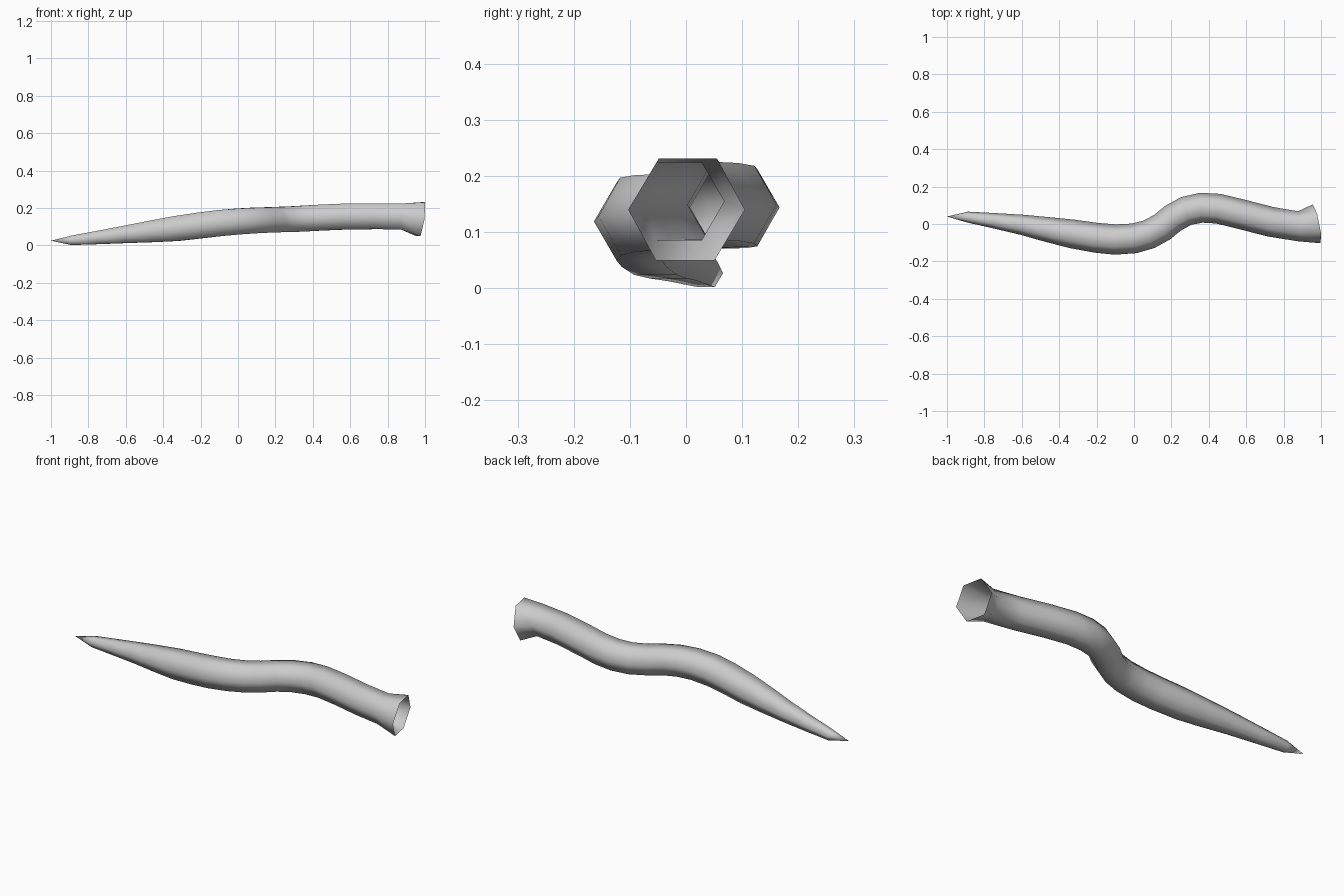
import bpy, bmesh
from math import cos, sin, pi
from mathutils import Vector

if "Cube" in bpy.data.objects:
    bpy.data.objects.remove(bpy.data.objects["Cube"])

# Centre line of the tube: x, y, z, corner radius
PATH = [
    (-0.89, 0.037, 0.027, 0.029), (-0.75, 0.018, 0.042, 0.041),
    (-0.60, -0.004, 0.059, 0.054), (-0.46, -0.030, 0.075, 0.067),
    (-0.33, -0.053, 0.090, 0.077), (-0.20, -0.074, 0.107, 0.080),
    (-0.10, -0.083, 0.119, 0.081), (0.00, -0.077, 0.128, 0.080),
    (0.08, -0.055, 0.133, 0.079), (0.15, -0.017, 0.136, 0.078),
    (0.21, 0.032, 0.138, 0.078), (0.28, 0.070, 0.140, 0.079),
    (0.36, 0.087, 0.144, 0.080), (0.45, 0.082, 0.149, 0.080),
    (0.57, 0.053, 0.154, 0.080), (0.73, 0.012, 0.156, 0.080),
    (0.875, -0.012, 0.155, 0.080), (0.977, 0.001, 0.140, 0.106),
]
TIP = Vector((-1.0, 0.04, 0.025))
SIDES = 6

bm = bmesh.new()
points = [Vector(p[:3]) for p in PATH]
rings = []
for i, (x, y, z, r) in enumerate(PATH):
    if i == len(PATH) - 1:
        t = Vector((1, 0.2, -0.14))          # tilted mouth
    else:
        prev = points[i - 1] if i else TIP
        t = (points[i + 1] - points[i]).normalized() + (points[i] - prev).normalized()
    t.normalize()
    side = Vector((0, 0, 1)).cross(t).normalized()
    up = t.cross(side)
    rings.append([bm.verts.new(points[i] + r * (cos(2 * pi * k / SIDES) * side
                                               + sin(2 * pi * k / SIDES) * up))
                  for k in range(SIDES)])

# Tube walls, open at the flared mouth
for a, b in zip(rings, rings[1:]):
    for k in range(SIDES):
        n = (k + 1) % SIDES
        bm.faces.new((a[k], a[n], b[n], b[k]))

# Pointed tip
tip = bm.verts.new(TIP)
for k in range(SIDES):
    bm.faces.new((tip, rings[0][(k + 1) % SIDES], rings[0][k]))

bmesh.ops.recalc_face_normals(bm, faces=bm.faces)
for f in bm.faces:
    f.smooth = True

mesh = bpy.data.meshes.new("curved_tube")
bm.to_mesh(mesh)
bm.free()
tube = bpy.data.objects.new("curved_tube", mesh)
bpy.context.collection.objects.link(tube)
